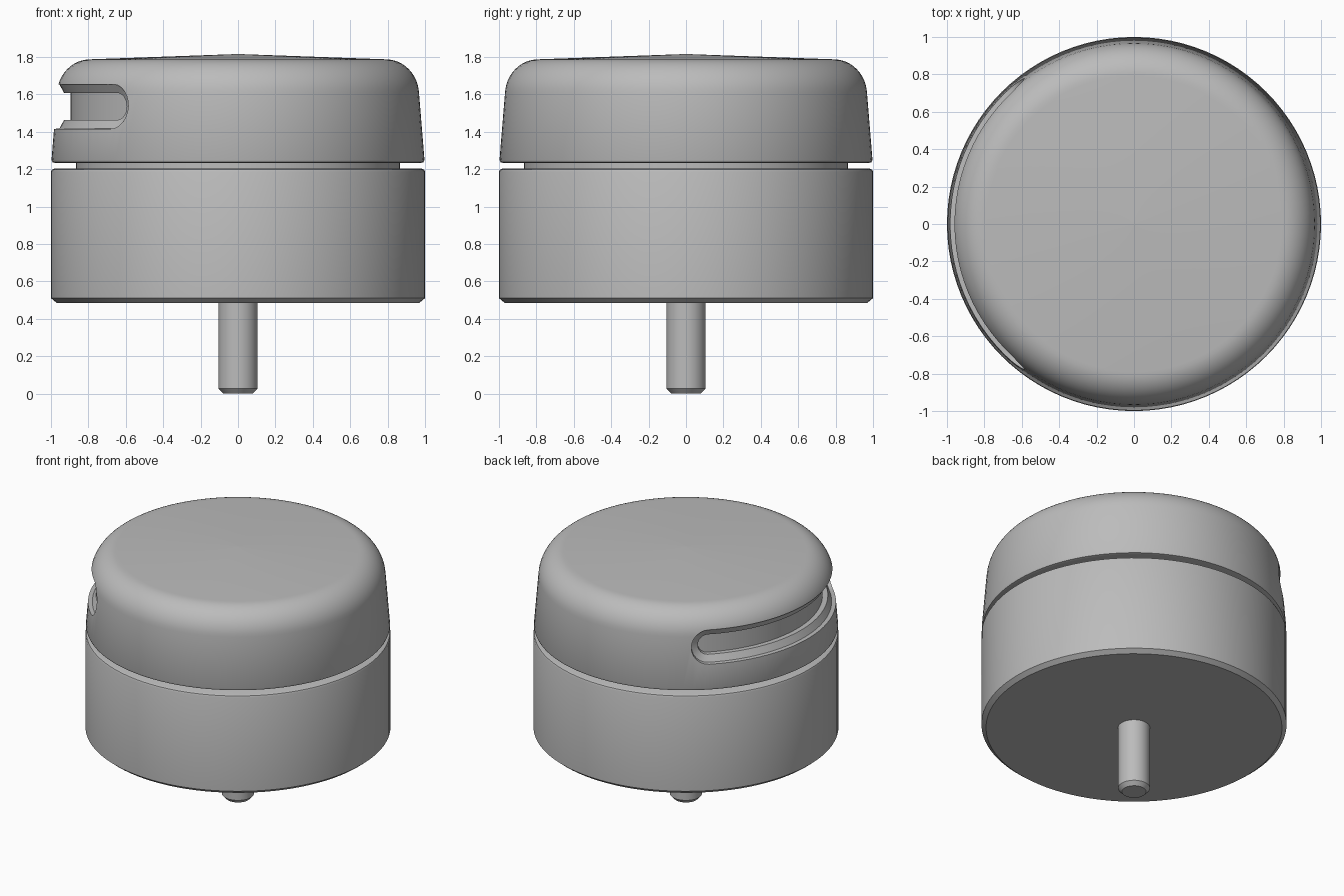
import bpy, bmesh
from math import sin, cos, pi, radians

SEGMENTS = 96

old = bpy.data.objects.get("Cube")
if old:
    bpy.data.objects.remove(old, do_unlink=True)

grey = bpy.data.materials.new("plain grey")
grey.use_nodes = True
colour = (0.5, 0.5, 0.5, 1)
grey.diffuse_color = colour
grey.node_tree.nodes["Principled BSDF"].inputs["Base Color"].default_value = colour


def add_object(name, bm):
    bmesh.ops.recalc_face_normals(bm, faces=bm.faces)
    mesh = bpy.data.meshes.new(name)
    bm.to_mesh(mesh)
    bm.free()
    mesh.materials.append(grey)
    obj = bpy.data.objects.new(name, mesh)
    bpy.context.collection.objects.link(obj)
    return obj


def select(obj):
    bpy.ops.object.select_all(action='DESELECT')
    obj.select_set(True)
    bpy.context.view_layer.objects.active = obj


def smooth(obj):
    select(obj)
    bpy.ops.object.shade_smooth_by_angle(angle=radians(28))


def lathe(name, profile, segments=SEGMENTS):
    """Turn (radius, height) points around the z axis into a closed solid."""
    bm = bmesh.new()
    rings = [[bm.verts.new((r * cos(2 * pi * i / segments), r * sin(2 * pi * i / segments), z))
              for i in range(segments)] for r, z in profile]
    for low, high in zip(rings, rings[1:]):
        for i in range(segments):
            j = (i + 1) % segments
            bm.faces.new((low[i], low[j], high[j], high[i]))
    bm.faces.new(rings[0])
    bm.faces.new(rings[-1])
    return add_object(name, bm)


# Drum body with chamfered foot and softened top rim
body = lathe("body", [(0.97, 0.485), (1, 0.51), (1, 1.185), (0.995, 1.197), (0.98, 1.203)])

# Recessed neck in the gap and the stem underneath
neck = lathe("neck", [(0.865, 1.18), (0.865, 1.26)])
stem = lathe("stem", [(0.08, 0), (0.105, 0.027), (0.105, 0.5)], 32)

# Cap: tapered skirt, rounded shoulder, shallow cone on top
shoulder = [(0.79 + 0.178 * cos(a), 1.597 + 0.19 * sin(a))
            for a in [radians(4 + 86 * i / 12) for i in range(13)]]
cap = lathe("cap", [(0.975, 1.232), (0.992, 1.237), (0.997, 1.25)] + shoulder
            + [(0.4, 1.801), (0.01, 1.815)])

# Curved slot cutter: a stadium outline wrapped around the right side, flared outwards
REACH, MIDDLE = radians(53), 1.535


def slot_outline(radius, half):
    end = REACH - 0.12
    points = []
    for side in (1, -1):
        for i in range(13):
            t = -pi / 2 + pi * i / 12
            points.append((pi + side * (end + half * cos(t)), MIDDLE + side * half * sin(t)))
        for i in range(1, 32):
            points.append((pi + side * end * (1 - i / 16), MIDDLE + side * half))
    return [(radius * cos(a), radius * sin(a), z) for a, z in points]


bm = bmesh.new()
loops = [[bm.verts.new(p) for p in slot_outline(r, h)]
         for r, h in ((0.895, 0.072), (0.93, 0.072), (0.955, 0.118), (1.06, 0.125))]
for inner, outer in zip(loops, loops[1:]):
    for i in range(len(inner)):
        j = (i + 1) % len(inner)
        bm.faces.new((inner[i], inner[j], outer[j], outer[i]))
# Cap both curved ends with strips across the band
for loop in (loops[0], loops[-1]):
    n = len(loop)
    low, high = loop[:13], loop[44:57]
    # rounded ends: pair points mirrored about the middle height
    for arc in (low, high):
        for i in range(6):
            quad = [arc[i], arc[i + 1], arc[11 - i], arc[12 - i]]
            if i == 5:
                quad = [arc[5], arc[6], arc[7]]
            bm.faces.new(quad)
    # straight run: pair the upper and lower edges
    upper = loop[12:45]
    lower = [loop[0]] + loop[:55:-1]
    for i in range(32):
        bm.faces.new((upper[i], upper[i + 1], lower[i + 1], lower[i]))
cutter = add_object("slot_cutter", bm)
cutter.hide_render = True

cut = cap.modifiers.new("slot", 'BOOLEAN')
cut.operation = 'DIFFERENCE'
cut.solver = 'EXACT'
cut.object = cutter
select(cap)
bpy.ops.object.modifier_apply(modifier=cut.name)
bpy.data.objects.remove(cutter, do_unlink=True)

for obj in (body, neck, stem, cap):
    smooth(obj)
